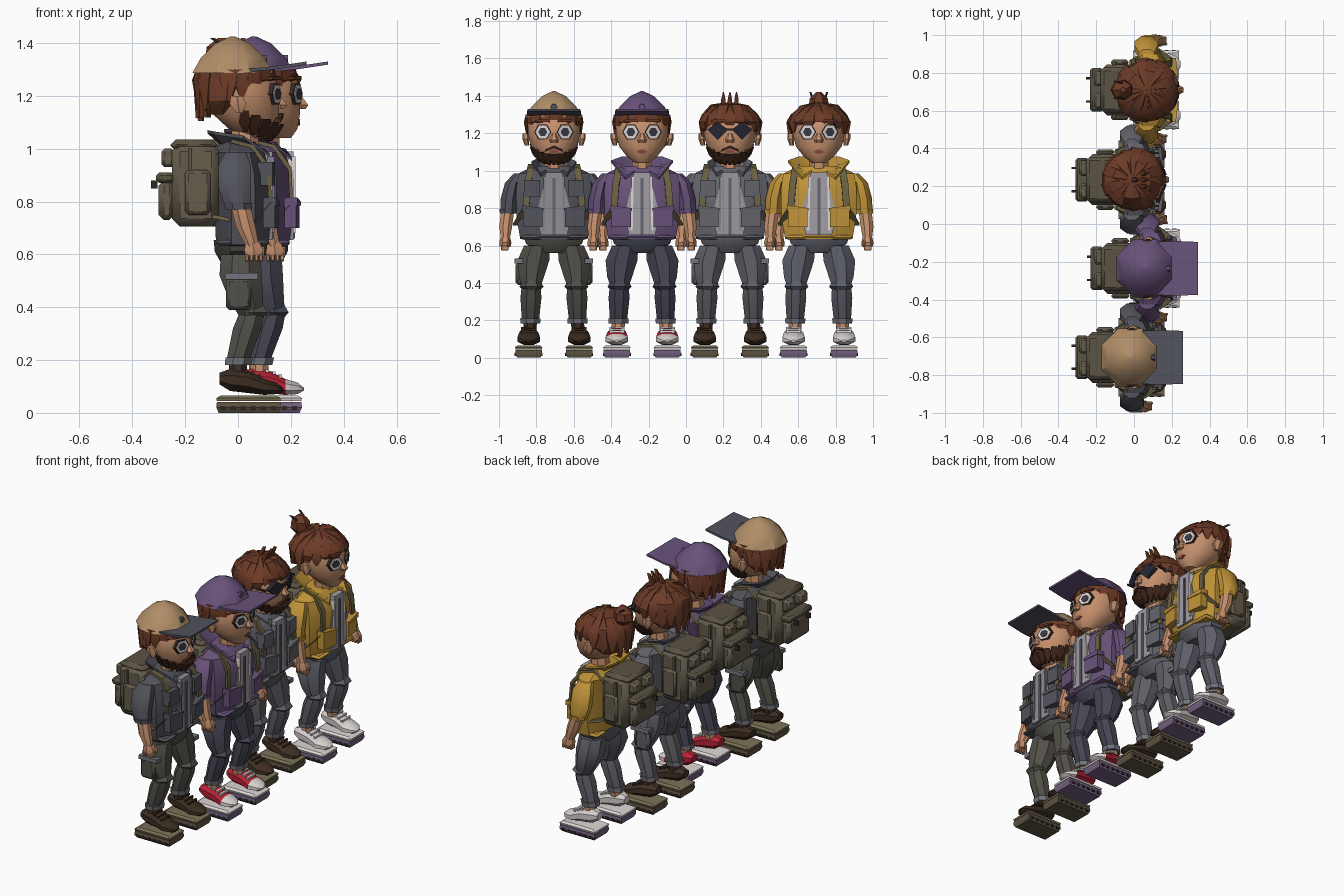
import bpy, bmesh, random
from math import sin, cos, pi, radians
random.seed(4)

OX, OY, WHO = 0, 0, ""      # placement and label of the figure being built
mats = {}


def material(hexcol):
    if hexcol not in mats:
        m = bpy.data.materials.new("colour_" + hexcol)
        rgb = [(int(hexcol[i:i + 2], 16) / 255) ** 2.0 for i in (0, 2, 4)]
        m.diffuse_color = (*rgb, 1)
        mats[hexcol] = m
    return mats[hexcol]


def skin(name, tubes, col):
    """Each tube is a list of equal-sized rings, joined and capped."""
    bm = bmesh.new()
    for rings in tubes:
        vs = [[bm.verts.new((x + OX, y + OY, z)) for x, y, z in r] for r in rings]
        n = len(vs[0])
        for a, b in zip(vs, vs[1:]):
            for i in range(n):
                j = (i + 1) % n
                bm.faces.new((a[i], a[j], b[j], b[i]))
        bm.faces.new(vs[0][::-1])
        bm.faces.new(vs[-1])
    bmesh.ops.recalc_face_normals(bm, faces=bm.faces)
    me = bpy.data.meshes.new(name)
    bm.to_mesh(me)
    bm.free()
    ob = bpy.data.objects.new(WHO + "_" + name, me)
    me.materials.append(material(col))
    bpy.context.collection.objects.link(ob)
    return ob


def ring(x, y, z, rx, ry, n=8):
    k = 1 / cos(pi / n)
    return [(x + rx * k * cos((i + .5) * 2 * pi / n), y + ry * k * sin((i + .5) * 2 * pi / n), z) for i in range(n)]


def loft(name, secs, col, n=8, s=1):
    return skin(name, [[ring(x, y * s, z, rx, ry, n) for x, y, z, rx, ry in secs]], col)


def box(name, x0, x1, y0, y1, z0, z1, col, bev=0.0, s=1):
    ob = skin(name, [[[(x0, y0 * s, z), (x1, y0 * s, z), (x1, y1 * s, z), (x0, y1 * s, z)] for z in (z0, z1)]], col)
    if bev:
        m = ob.modifiers.new("bevel", 'BEVEL')
        m.width, m.segments = bev, 1
    return ob


def plate(name, pts, x0, x1, col, s=1, lean=0.0):
    """Polygon in the yz plane, given thickness along x and leaning back sideways."""
    return skin(name, [[[(x - lean * abs(y), y * s, z) for y, z in pts] for x in (x0, x1)]], col)


def disc(y, z, r, n):
    return [(y + r * cos(i * 2 * pi / n), z + r * sin(i * 2 * pi / n)) for i in range(n)]


def strand(a, path, cx=0.0, t=.018):
    """Flat lock of hair at azimuth a, path of (radius, z, half width)."""
    out = []
    for r, z, w in path:
        out.append([(cx + q * cos(a) - d * w * sin(a), q * sin(a) + d * w * cos(a), z)
                    for q, d in ((r, -1), (r, 1), (r - t, 1), (r - t, -1))])
    return out


def strap(name, path, w, col, s=1, t=.012):
    skin(name, [[[(x, (y - w) * s, z), (x, (y + w) * s, z), (x - t, (y + w) * s, z - t), (x - t, (y - w) * s, z - t)]
                 for x, y, z in path]], col)


SKIN, HAIR, OLIVE, DARK, WHITE = "BE8663", "633524", "5C5445", "2E2523", "D9D2D0"


def backpack():
    box("backpack_body", -.25, -.07, -.135, .135, .705, 1.02, OLIVE, .03)
    box("backpack_lid", -.255, -.08, -.12, .12, .99, 1.035, "524B3D", .02)
    box("backpack_lower_pocket", -.3, -.24, -.11, .11, .73, .88, OLIVE, .02)
    box("backpack_pocket_flap", -.31, -.24, -.115, .115, .87, .91, "524B3D", .012)
    for s in (1, -1):
        box("backpack_upper_pocket", -.29, -.24, .02, .1, .93, 1.0, OLIVE, .012, s)
        box("backpack_side_pocket", -.2, -.105, .13, .16, .75, .92, OLIVE, .012, s)
        box("backpack_buckle", -.33, -.305, .055, .068, .85, .88, DARK, 0, s)
        box("backpack_side_strap", -.19, -.175, .13, .15, .9, 1.0, "524B3D", 0, s)
        strap("shoulder_strap", [(-.08, .115, .98), (-.02, .12, 1.035), (.06, .125, 1.015), (.122, .14, .93),
                                 (.128, .15, .8), (.06, .2, .72), (-.09, .14, .75)], .018, "5F563B", s)


def legs(pants, shoe, toe, sole, cargo):
    loft("hips", [(.01, 0, .56, .07, .08), (.01, 0, .61, .098, .15), (.01, 0, .655, .102, .165)], pants)
    for s in (1, -1):
        loft("thigh", [(.01, .09, .6, .075, .07), (.01, .11, .52, .08, .085), (.03, .12, .43, .064, .066),
                       (.05, .12, .37, .048, .045)], pants, s=s)
        loft("knee", [(.055, .12, .35, .03, .03), (.06, .12, .38, .052, .056), (.055, .12, .41, .04, .04)], pants, 6, s)
        loft("shin", [(.05, .122, .37, .048, .052), (.035, .123, .32, .054, .056), (0, .126, .2, .043, .046)], pants, s=s)
        loft("trouser_cuff", [(0, .126, .182, .05, .052), (.005, .126, .21, .052, .055)], "6A6A74", s=s)
        loft("ankle", [(0, .13, .13, .035, .035), (0, .126, .19, .035, .035)], SKIN if toe else shoe, s=s)
        if cargo:
            box("cargo_pocket", -.045, .05, .165, .205, .39, .51, pants, .012, s)
            box("cargo_pocket_flap", -.05, .075, .165, .21, .505, .53, "6A6A74", 0, s)
        # shoe upper swept from heel to toe
        prof = [(-.07, .13, .022, .03), (-.03, .125, .042, .045), (.04, .117, .042, .052), (.1, .098, .03, .06),
                (.145, .093, .022, .045), (.17, .09, .005, .015)]

        def shoe_tube(p):
            return [[(x, .135 * s + b, c) for b, c, _ in ring(0, zc, 0, hy, hz)] for x, zc, hz, hy in p]
        skin("shoe_upper", [shoe_tube(prof[:4] if toe else prof)], shoe)
        if toe:
            skin("shoe_toe", [shoe_tube(prof[3:])], toe)
        for x, z in ((.025, .165), (.05, .157), (.075, .145)):
            box("lace", x, x + .012, .095, .175, z - .012, z, toe or shoe, 0, s)
        loft("shoe_welt", [(.04, .135, .045, .12, .07), (.04, .135, .056, .122, .073), (.04, .135, .066, .105, .06)],
             toe or "70684F", 4, s)
        loft("shoe_sole", [(.04, .135, 0, .113, .062), (.04, .135, .02, .122, .073), (.04, .135, .042, .12, .07)],
             sole, 4, s)
        for i in range(6):
            box("sole_tread", -.066 + .038 * i, -.046 + .038 * i, .06, .21, .01, .026, DARK, 0, s)


def upper_body(jacket, shirt, vest):
    loft("jacket", [(.015, 0, .635, .098, .18), (.02, 0, .75, .108, .2), (.02, 0, .9, .104, .203),
                    (.005, 0, .985, .095, .19), (0, 0, 1.025, .065, .11)], jacket)
    plate("shirt_front", [(-.07, .655), (.07, .655), (.095, .76), (.06, .9), (.045, .99), (-.045, .99), (-.06, .9),
                          (-.095, .76)], .06, .13, shirt)
    box("jacket_hem", -.08, .118, -.18, .18, .632, .655, jacket, .02)
    box("shirt_placket", .12, .136, -.008, .008, .66, .96, "5C5C66")
    loft("neck", [(.02, 0, .98, .055, .055), (.03, 0, 1.09, .05, .05)], SKIN)
    for s in (1, -1):
        plate("jacket_front_edge", [(.05, .68), (.062, .68), (.056, .97), (.044, .97)], .11, .138,
              "77777F" if vest else WHITE, s)
        plate("lower_pocket", [(.06, .7), (.165, .7), (.165, .79), (.06, .79)], .115, .16, jacket, s, .12)
        plate("lower_pocket_flap", [(.055, .785), (.17, .785), (.17, .815), (.055, .8)], .115, .165, jacket, s, .12)
        if vest:
            plate("chest_pocket", [(.075, .86), (.16, .86), (.16, .95), (.075, .95)], .09, .147, jacket, s, .1)
        # flared collar wing wrapping from back to front
        inner = [(-.06, 0, 1.02), (-.05, .07, 1.02), (.03, .08, 1.015), (.1, .04, 1.0)]
        outer = [(-.13, 0, 1.075), (-.105, .11, 1.075), (.02, .165, 1.055), (.125, .09, .965)]
        if vest:
            outer = [(-.115, 0, 1.07), (-.09, .09, 1.065), (.02, .12, 1.05), (.12, .07, .98)]
        skin("collar", [[[(a[0], a[1] * s, a[2]), (b[0], b[1] * s, b[2]), (b[0], b[1] * s, b[2] - .012),
                          (a[0], a[1] * s, a[2] - .012)] for a, b in zip(inner, outer)]], jacket)
        loft("sleeve", [(-.01, .185, .985, .04, .03), (-.012, .22, .935, .062, .042), (-.012, .239, .85, .062, .046),
                        (.0, .244, .775, .047, .043)], jacket, s=s)
        loft("sleeve_cuff", [(.002, .244, .77, .05, .045), (0, .243, .795, .054, .048)], jacket, s=s)
        loft("forearm", [(.008, .247, .79, .037, .035), (.03, .258, .7, .037, .034), (.055, .26, .63, .025, .023)], SKIN, s=s)
        loft("palm", [(.055, .26, .645, .026, .022), (.06, .26, .615, .036, .028), (.06, .26, .595, .032, .026)], SKIN, 6, s)
        for i in range(4):
            box("finger", .026 + .018 * i, .041 + .018 * i, .242, .282, .573, .602, SKIN, .004, s)
        box("thumb", .075, .1, .235, .25, .59, .63, SKIN, .005, s)


def head(cap, brim, beard, shades, bun):
    loft("head", [(.075, 0, 1.04, .045, .035), (.055, 0, 1.075, .09, .08), (.03, 0, 1.13, .124, .123), (.02, 0, 1.2, .136, .14),
                  (.012, 0, 1.27, .13, .138), (0, 0, 1.32, .1, .11), (0, 0, 1.345, .05, .05)], SKIN, 12)
    loft("nose", [(.16, 0, 1.15, .016, .018), (.16, 0, 1.165, .026, .022), (.15, 0, 1.2, .01, .01)], SKIN, 6)
    plate("mouth", [(-.03, 1.1), (0, 1.088), (.03, 1.1), (.012, 1.113), (-.012, 1.113)], .12, .155, "7A3F38")
    for s in (1, -1):
        loft("ear", [(.005, .145, 1.135, .012, .01), (0, .15, 1.17, .032, .016), (-.005, .152, 1.2, .022, .014)], SKIN, 6, s)
        if shades:
            plate("sunglass_lens", [(.01, 1.22), (.065, 1.26), (.12, 1.22), (.065, 1.165)], .15, .173, "23232E", s, .3)
            box("sunglass_arm", 0, .13, .135, .145, 1.215, 1.225, DARK, 0, s)
        else:
            plate("eye_rim", disc(.06, 1.207, .046, 6), .15, .171, DARK, s, .4)
            plate("eye_white", disc(.06, 1.207, .039, 6), .15, .174, WHITE, s, .4)
            plate("iris", disc(.06, 1.207, .024, 6), .15, .177, "34343E", s, .4)
        plate("eyebrow", [(.025, 1.26), (.1, 1.262), (.1, 1.272), (.025, 1.275)], .13, .17, HAIR, s, .4)
    if shades:
        box("sunglass_bridge", .15, .17, -.015, .015, 1.215, 1.226, DARK)
    if beard:
        tubes = []
        for i in range(-5, 6):
            a = i * .33
            side = (1 - cos(a)) / 2
            tubes.append(strand(a, [(.13, 1.09 + .1 * side, .016), (.112, 1.06 + .07 * side, .022),
                                    (.085, 1.03 + .06 * side, .006)], .045 - .02 * side, .02))
        skin("beard", tubes, "3B241C")
        for s in (1, -1):
            plate("moustache", [(0, 1.135), (.045, 1.115), (.05, 1.1), (0, 1.12)], .14, .172, "3B241C", s, .2)
    # hair: solid back cap with radiating jagged locks
    loft("hair_back", [(-.06, 0, 1.13, .055, .09), (-.045, 0, 1.18, .1, .14), (-.035, 0, 1.26, .118, .148),
                       (-.02, 0, 1.32, .108, .118), (-.015, 0, 1.35, .06, .06)], HAIR, 10)
    tubes = []
    for i in range(18):
        a = i * 2 * pi / 18
        back = (1 - cos(a)) / 2
        tip = 1.25 - .125 * back + random.uniform(-.025, .02)
        rim = random.uniform(.152, .16) if cap else random.uniform(.155, .172)
        path = [(.148, 1.3, .028), (rim, 1.26, .034), (rim - .01, tip, .008)]
        if not cap:
            lift = random.uniform(-.006, .012)
            path = [(.022, 1.365, .006), (.1, 1.342 + lift, .026)] + path
        tubes.append(strand(a, path, -.01))
    if not cap and not bun:
        tubes += [strand(0, [(x, 1.34, .012), (x + .01, 1.38, .012), (x + .03, 1.42, .003)], 0) for x in (0, .05)]
        tubes += [[[(x, y + d, z) for x, y, z in r] for r in tubes[-1]] for d in (-.035, .035)]
    skin("hair_locks", tubes, HAIR)
    if bun:
        loft("hair_bun", [(-.13, 0, 1.305, .025, .03), (-.14, 0, 1.34, .055, .05), (-.14, 0, 1.385, .05, .045),
                          (-.135, 0, 1.42, .015, .012)], HAIR, 7)
        skin("bun_pins", [strand(pi + d, [(.12, 1.37, .006), (.19, 1.42, .003)]) for d in (-.25, .25)], DARK)
    if cap:
        loft("cap_crown", [(-.02, 0, 1.286, .153, .153), (-.02, 0, 1.345, .12, .118), (-.02, 0, 1.398, .067, .064),
                           (-.02, 0, 1.425, .008, .008)], cap, 8)
        skin("cap_visor", [[[(x, y, z), (x, -y, z), (x, -y, z - .012), (x, y, z - .012)]
                            for x, y, z in ((.03, .14, 1.302), (.14, .145, 1.312), (.26, .14, 1.33))]], brim)
        plate("cap_badge", disc(0, 1.34, .018, 6), .08, .11, brim)


#        label    x     y      cap       brim     beard shades bun    jacket   shirt    vest  pants    shoe     toe    sole     cargo
people = [
    ("first", 0, -.706, "A8845E", "4A4A55", True, False, False, "4B4B53", "85858B", True, "4A4841", "35291F", None, "554C3B", True),
    ("second", .08, -.235, "5F4A70", "5F4A70", False, False, False, "5F4A70", "98949C", False, "3E3F4B", "B02030", WHITE, "6B5878", False),
    ("third", 0, .235, None, None, True, True, False, "5A5A62", "909096", True, "55555C", "3A2C22", None, "554C3B", True),
    ("fourth", .077, .71, None, None, False, False, True, "B98A33", "98949C", False, "55565F", "CFC6C6", WHITE, "6B5878", False)]

for (WHO, OX, OY, cap, brim, beard, shades, bun, jacket, shirt, vest, pants, shoe, toe, sole, cargo) in people:
    backpack()
    legs(pants, shoe, toe, sole, cargo)
    upper_body(jacket, shirt, vest)
    head(cap, brim, beard, shades, bun)

# soften shading on the rounded low-poly parts
for ob in bpy.context.collection.objects:
    ob.select_set(True)
    bpy.context.view_layer.objects.active = ob
bpy.ops.object.shade_smooth_by_angle(angle=radians(35))
